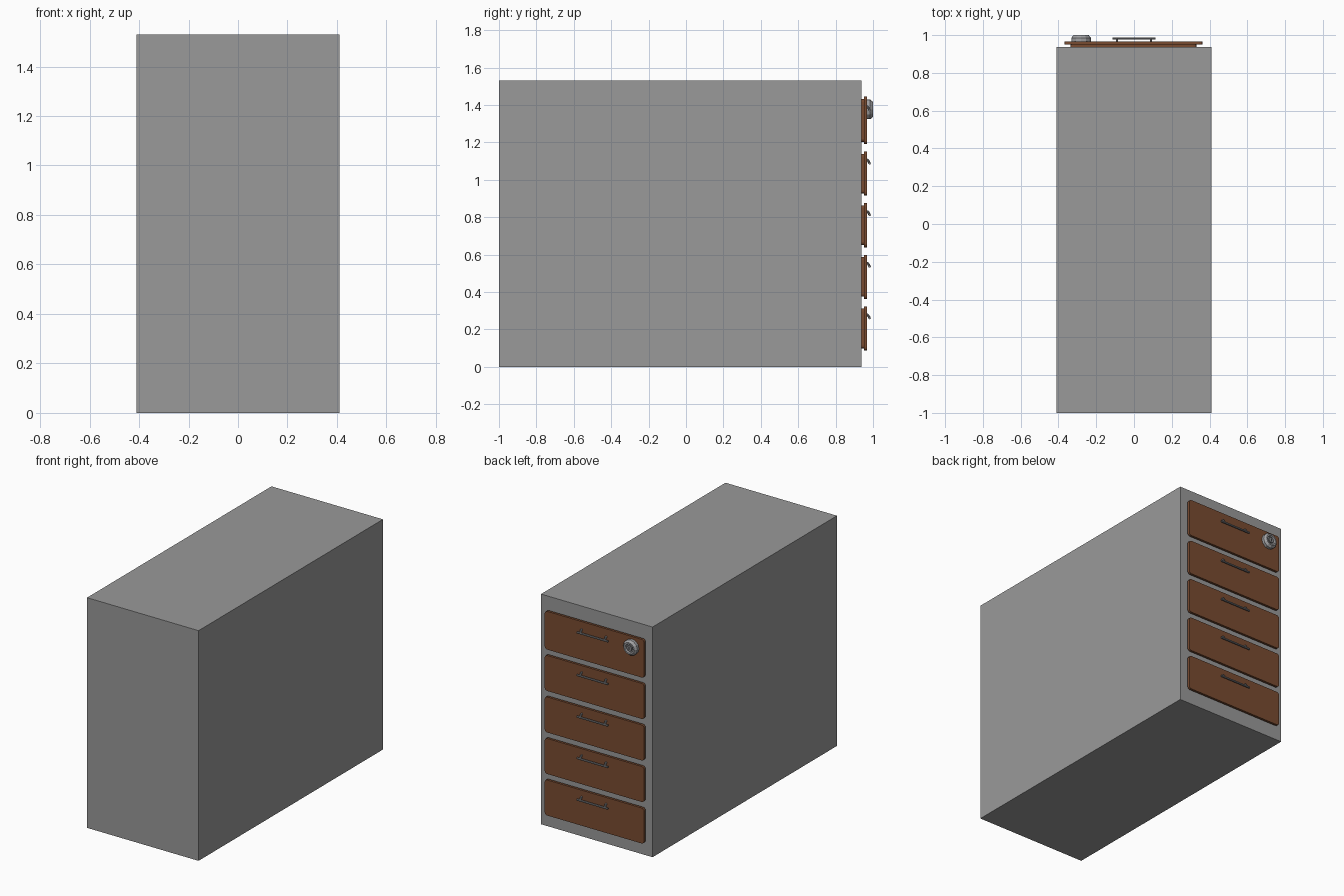
import bpy, bmesh, math
from mathutils import Matrix, Vector

if "Cube" in bpy.data.objects:
    bpy.data.objects.remove(bpy.data.objects["Cube"])


def material(name, rgb):
    m = bpy.data.materials.new(name)
    m.diffuse_color = (*rgb, 1)
    m.use_nodes = True
    m.node_tree.nodes["Principled BSDF"].inputs["Base Color"].default_value = m.diffuse_color
    return m


GREY = material("cabinet grey", (0.32, 0.32, 0.32))
BROWN = material("wood brown", (0.19, 0.07, 0.03))
METAL = material("handle metal", (0.23, 0.23, 0.24))
STEEL = material("lock steel", (0.36, 0.36, 0.37))
DARK = material("keyhole dark", (0.03, 0.03, 0.03))


def finish(bm, name, mat):
    bmesh.ops.recalc_face_normals(bm, faces=bm.faces)
    me = bpy.data.meshes.new(name)
    bm.to_mesh(me)
    bm.free()
    me.materials.append(mat)
    ob = bpy.data.objects.new(name, me)
    bpy.context.collection.objects.link(ob)
    return ob


def box(name, lo, hi, mat):
    bm = bmesh.new()
    lo, hi = Vector(lo), Vector(hi)
    size = Matrix.Diagonal((*(hi - lo), 1))
    bmesh.ops.create_cube(bm, size=1, matrix=Matrix.Translation((lo + hi) / 2) @ size)
    return finish(bm, name, mat)


def rounded_plate(name, x, z, w, h, y0, y1, r, mat):
    bm = bmesh.new()
    verts = []
    for k, (sx, sz) in enumerate([(1, 1), (-1, 1), (-1, -1), (1, -1)]):
        for i in range(4):
            a = math.pi / 2 * (k + i / 3)
            verts.append(bm.verts.new((x + sx * (w / 2 - r) + r * math.cos(a), y0,
                                       z + sz * (h / 2 - r) + r * math.sin(a))))
    f = bm.faces.new(verts)
    ext = bmesh.ops.extrude_face_region(bm, geom=[f], use_keep_orig=True)
    for v in ext["geom"]:
        if isinstance(v, bmesh.types.BMVert):
            v.co.y = y1
    return finish(bm, name, mat)


def rods(name, segments, r, mat):
    # round bars between pairs of points, joined as one part
    bm = bmesh.new()
    for a, b in segments:
        a, b = Vector(a), Vector(b)
        rot = (b - a).to_track_quat('Z', 'Y').to_matrix().to_4x4()
        bmesh.ops.create_cone(bm, cap_ends=True, segments=8, radius1=r, radius2=r,
                              depth=(b - a).length,
                              matrix=Matrix.Translation((a + b) / 2) @ rot)
    return finish(bm, name, mat)


def lathe_y(name, x, z, profile, sides, mat):
    # turned part around a y axis, profile is (radius, y)
    bm = bmesh.new()
    rings = [[bm.verts.new((x + r * math.cos(2 * math.pi * i / sides), y,
                            z + r * math.sin(2 * math.pi * i / sides)))
              for i in range(sides)] for r, y in profile]
    for a, b in zip(rings, rings[1:]):
        for i in range(sides):
            j = (i + 1) % sides
            bm.faces.new((a[i], a[j], b[j], b[i]))
    bm.faces.new(rings[0])
    bm.faces.new(rings[-1])
    return finish(bm, name, mat)


# cabinet body
box("cabinet_body", (-0.41, -1, 0), (0.41, 0.937, 1.53), GREY)

# drawers: (bottom, top), with the top one slightly taller
drawers = [(0.087 + 0.276 * i, 0.323 + 0.276 * i) for i in range(4)] + [(1.19, 1.444)]
for n, (z0, z1) in enumerate(drawers, 1):
    zc, h = (z0 + z1) / 2, z1 - z0
    rounded_plate(f"drawer_backing_{n}", -0.003, zc, 0.666, h - 0.024, 0.93, 0.953, 0.015, BROWN)
    rounded_plate(f"drawer_front_{n}", -0.003, zc, 0.73, h, 0.951, 0.967, 0.017, BROWN)
    # handle: a bar held by two sloping posts
    hz = zc + 0.055
    segs = [((-0.113, 0.982, hz), (0.113, 0.982, hz))]
    for s in (-1, 1):
        x = s * 0.09
        segs += [((x, 0.964, hz + 0.02), (x, 0.974, hz + 0.016)),
                 ((x, 0.972, hz + 0.018), (x, 0.982, hz))]
    rods(f"handle_{n}", segs, 0.0065, METAL)

# lock on the top drawer with a recessed core and keyhole
LX, LZ = -0.28, 1.376
lathe_y("lock_housing", LX, LZ, [(0.052, 0.965), (0.052, 0.985), (0.04, 1.0),
                                 (0.03, 1.0), (0.026, 0.988)], 12, STEEL)
lathe_y("lock_core", LX, LZ, [(0.019, 0.985), (0.019, 0.997)], 12, METAL)
box("keyhole", (LX - 0.003, 0.994, LZ - 0.011), (LX + 0.003, 0.998, LZ + 0.011), DARK)
